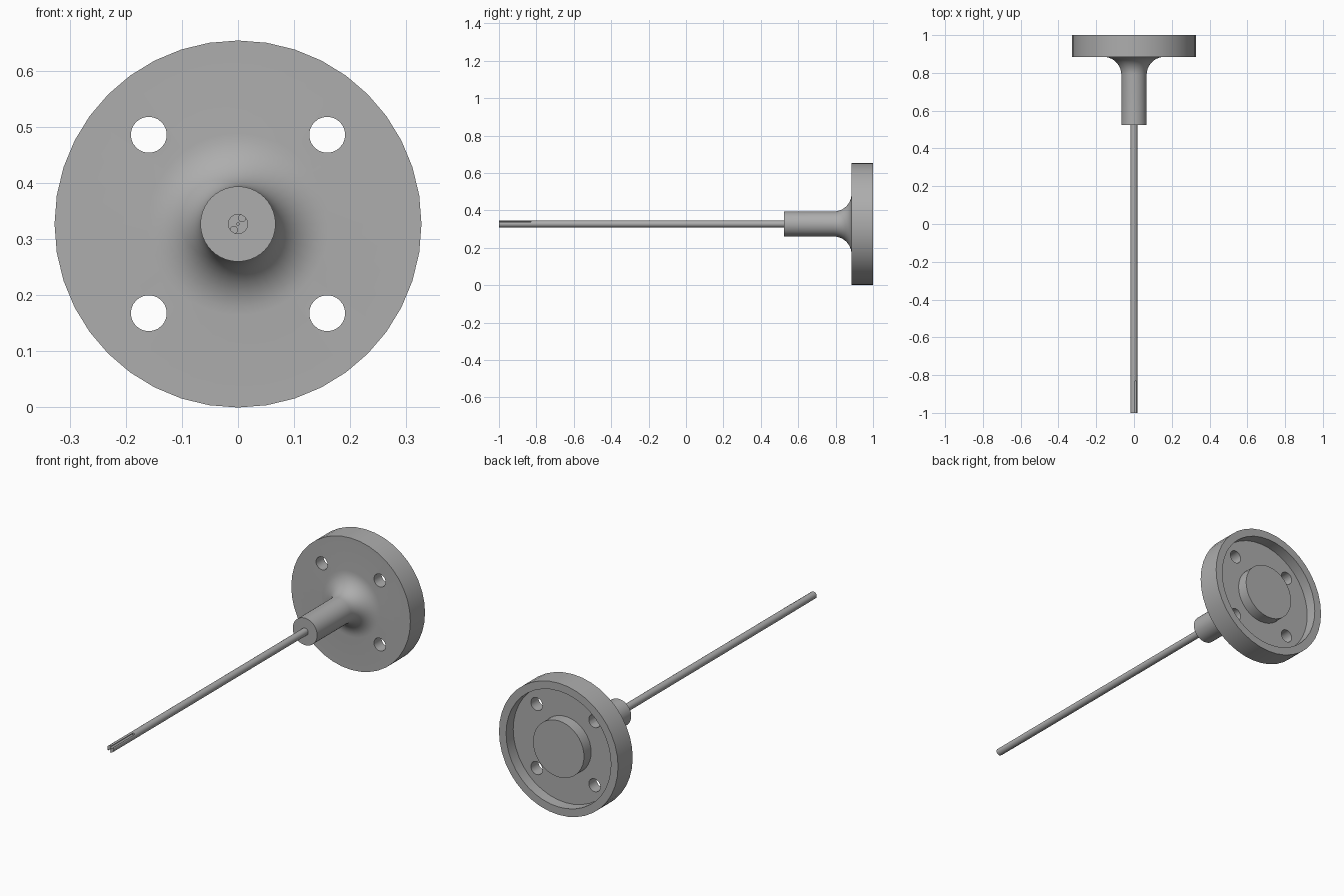
import bpy
import bmesh
import math
from mathutils import Matrix, Vector

if "Cube" in bpy.data.objects:
    bpy.data.objects.remove(bpy.data.objects["Cube"], do_unlink=True)

AXIS_Z = 0.327
ROD_R = 0.018

steel = bpy.data.materials.new("grey steel")
steel.use_nodes = True
steel.diffuse_color = (0.42, 0.42, 0.42, 1)
steel.node_tree.nodes["Principled BSDF"].inputs["Base Color"].default_value = (0.42, 0.42, 0.42, 1)


def finish(name, bm):
    bmesh.ops.remove_doubles(bm, verts=bm.verts, dist=1e-5)
    bmesh.ops.recalc_face_normals(bm, faces=bm.faces)
    mesh = bpy.data.meshes.new(name)
    bm.to_mesh(mesh)
    bm.free()
    obj = bpy.data.objects.new(name, mesh)
    obj.location.z = AXIS_Z
    obj.data.materials.append(steel)
    bpy.context.collection.objects.link(obj)
    return obj


def lathe(name, profile, steps):
    """Revolve (radius, y) points about the y axis."""
    bm = bmesh.new()
    verts = [bm.verts.new((r, y, 0)) for r, y in profile]
    edges = [bm.edges.new(pair) for pair in zip(verts, verts[1:])]
    bmesh.ops.spin(bm, geom=verts + edges, cent=(0, 0, 0), axis=(0, 1, 0),
                   angle=math.tau, steps=steps, use_merge=True)
    return finish(name, bm)


def cutters(name, bores, y0, y1, segments):
    """Parallel cylinders along y, each given as (x, z, radius)."""
    bm = bmesh.new()
    turn = Matrix.Rotation(math.pi / 2, 4, 'X')
    for x, z, r in bores:
        place = Matrix.Translation(Vector((x, (y0 + y1) / 2, z)))
        bmesh.ops.create_cone(bm, cap_ends=True, segments=segments, radius1=r,
                              radius2=r, depth=y1 - y0, matrix=place @ turn)
    obj = finish(name, bm)
    obj.hide_render = True
    return obj


def cut(target, cutter):
    mod = target.modifiers.new("cut", 'BOOLEAN')
    mod.operation = 'DIFFERENCE'
    mod.solver = 'EXACT'
    mod.object = cutter
    bpy.context.view_layer.objects.active = target
    bpy.ops.object.modifier_apply(modifier=mod.name)
    bpy.data.objects.remove(cutter, do_unlink=True)


def smooth(obj):
    bpy.ops.object.select_all(action='DESELECT')
    obj.select_set(True)
    bpy.context.view_layer.objects.active = obj
    bpy.ops.object.shade_smooth_by_angle(angle=math.radians(30))


# Flange with hub, concave fillet, and a recessed back around a central boss
hub_r, front_y, fillet = 0.067, 0.885, 0.095
curve = []
for i in range(11):
    a = math.pi / 2 * i / 10
    curve.append((hub_r + fillet * (1 - math.cos(a)),
                  front_y - fillet * (1 - math.sin(a))))
profile = [(0, 0.525), (hub_r, 0.525)] + curve + [
    (0.327, front_y), (0.327, 1), (0.288, 1), (0.288, 0.944),
    (0.14, 0.944), (0.14, 1), (0, 1)]
flange = lathe("flange_and_hub", profile, 40)

# Four bolt holes
holes = [(sx * 0.159, sz * 0.159, 0.032) for sx in (-1, 1) for sz in (-1, 1)]
cut(flange, cutters("bolt_hole_cutter", holes, 0.8, 1.1, 24))
smooth(flange)

# Thin rod, with two opposite flutes at the tip
rod = lathe("rod", [(0, -1), (ROD_R, -1), (ROD_R, 0.54), (0, 0.54)], 24)
flutes = [(s * 0.0075, s * 0.0105, 0.0065) for s in (-1, 1)]
cut(rod, cutters("flute_cutter", flutes, -1.05, -0.83, 16))
# Fine centre bore in the tip
cut(rod, cutters("bore_cutter", [(0, 0, 0.002)], -1.05, -0.83, 8))
smooth(rod)
